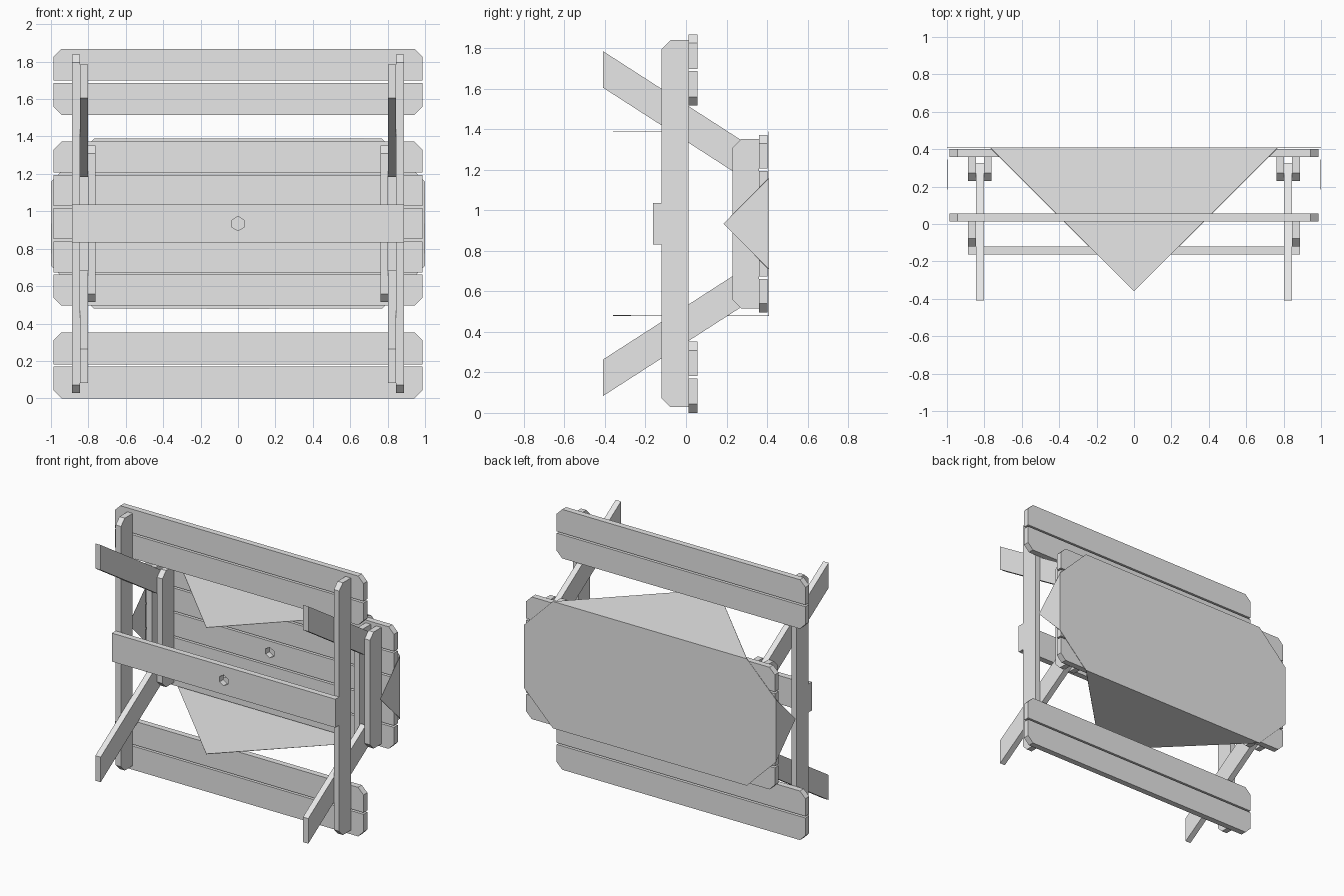
import bpy, bmesh, math
from mathutils import Vector

cube = bpy.data.objects.get("Cube")
if cube:
    bpy.data.objects.remove(cube, do_unlink=True)

grey = bpy.data.materials.new("plain_grey")
grey.use_nodes = True
grey.diffuse_color = (0.8, 0.8, 0.8, 1)
grey.node_tree.nodes["Principled BSDF"].inputs["Base Color"].default_value = (0.8, 0.8, 0.8, 1)

MID = 0.934      # height of the mirror plane
HALF = 0.987     # half length of the planks
CUT = 0.043      # corner cut


def finish(name, bm):
    bmesh.ops.recalc_face_normals(bm, faces=bm.faces)
    mesh = bpy.data.meshes.new(name)
    bm.to_mesh(mesh)
    bm.free()
    mesh.materials.append(grey)
    obj = bpy.data.objects.new(name, mesh)
    bpy.context.collection.objects.link(obj)
    return obj


def prism(name, points, offset):
    """Extrude a planar outline of 3D points by an offset vector."""
    bm = bmesh.new()
    face = bm.faces.new([bm.verts.new(p) for p in points])
    new = bmesh.ops.extrude_face_region(bm, geom=[face])["geom"]
    moved = [v for v in new if isinstance(v, bmesh.types.BMVert)]
    bmesh.ops.translate(bm, verts=moved, vec=Vector(offset))
    return finish(name, bm)


def plank(name, z0, z1, y0, y1, half=HALF, cut_low=False, cut_high=False):
    """Long board along x, with optional cut corners on one edge."""
    right = []
    right += [(half - CUT, z0), (half, z0 + CUT)] if cut_low else [(half, z0)]
    right += [(half, z1 - CUT), (half - CUT, z1)] if cut_high else [(half, z1)]
    outline = right + [(-x, z) for x, z in reversed(right)]
    return prism(name, [(x, y0, z) for x, z in outline], (0, y1 - y0, 0))


def plank_row(name, start, count, width, y0, y1):
    gap = 0.012
    row = []
    for i in range(count):
        z = start + i * (width + gap)
        row.append(plank(f"{name}_{i + 1}", z, z + width, y0, y1,
                         cut_low=i == 0, cut_high=i == count - 1))
    return row


def cross_rail(name, x, half, y0, y1):
    """Support running across the planks, with the two -y corners cut."""
    top = [(y1, half), (y0 + CUT, half), (y0, half - CUT)]
    outline = top + [(y, -z) for y, z in reversed(top)]
    return prism(name, [(x, y, MID + z) for y, z in outline], (0.042, 0, 0))


def drill(obj):
    """Six-sided pole hole through the middle of a board."""
    bm = bmesh.new()
    ring = [bm.verts.new((0.038 * math.sin(a), -0.6, MID + 0.038 * math.cos(a)))
            for a in (i * math.pi / 3 for i in range(6))]
    face = bm.faces.new(ring)
    new = bmesh.ops.extrude_face_region(bm, geom=[face])["geom"]
    bmesh.ops.translate(bm, vec=(0, 1.2, 0),
                        verts=[v for v in new if isinstance(v, bmesh.types.BMVert)])
    cutter = finish("hole_cutter", bm)
    cutter.hide_render = True
    mod = obj.modifiers.new("pole_hole", 'BOOLEAN')
    mod.operation = 'DIFFERENCE'
    mod.solver = 'EXACT'
    mod.object = cutter
    bpy.context.view_layer.objects.active = obj
    bpy.ops.object.modifier_apply(modifier=mod.name)
    bpy.data.objects.remove(cutter, do_unlink=True)


# Benches and table top
plank_row("lower_bench_plank", 0, 2, 0.17, 0.013, 0.056)
plank_row("upper_bench_plank", 2 * MID - 0.352, 2, 0.17, 0.013, 0.056)
table = plank_row("table_plank", MID - 0.438, 5, 0.1656, 0.359, 0.402)
drill(table[2])

# Brace board joining the two frames
brace = plank("brace_board", MID - 0.102, MID + 0.102, -0.163, -0.12, half=0.887)
drill(brace)

# Two end frames: bench rail, paired table rails and splayed legs
for side, sx in (("right", -1), ("left", 1)):
    def left_edge(inner):
        return inner if sx > 0 else -inner - 0.042

    cross_rail(f"{side}_bench_rail", left_edge(0.845), 0.905, -0.12, 0.013)
    cross_rail(f"{side}_outer_table_rail", left_edge(0.845), 0.418, 0.229, 0.359)
    cross_rail(f"{side}_inner_table_rail", left_edge(0.761), 0.418, 0.229, 0.359)
    for level, sz in (("lower", -1), ("upper", 1)):
        leg = [(-0.41, 0.851), (-0.41, 0.671), (0.244, 0.25), (0.325, 0.378)]
        prism(f"{side}_{level}_leg",
              [(left_edge(0.803), y, MID + sz * z) for y, z in leg], (0.042, 0, 0))

# Square cloth laid diagonally, its four corners hanging over the edges
bm = bmesh.new()
Y = 0.41
EX, EZ, REACH = 1.0, 0.455, 1.225
rim = [(EX, REACH - EX), (REACH - EZ, EZ)]
rim += [(-x, z) for x, z in reversed(rim)]
rim += [(-x, -z) for x, z in rim]
verts = [bm.verts.new((x, Y, MID + z)) for x, z in rim]
bm.faces.new(verts)
# Hanging corners
for i, (x, z) in ((1, (0, EZ)), (3, (-EX, 0)), (5, (0, -EZ)), (7, (EX, 0))):
    drop = REACH - abs(x) - abs(z)
    tip = bm.verts.new((x, Y - drop, MID + z))
    bm.faces.new((verts[i], verts[(i + 1) % 8], tip))
cloth = finish("table_cloth", bm)
thick = cloth.modifiers.new("cloth_thickness", 'SOLIDIFY')
thick.thickness = 0.003
thick.offset = -1
